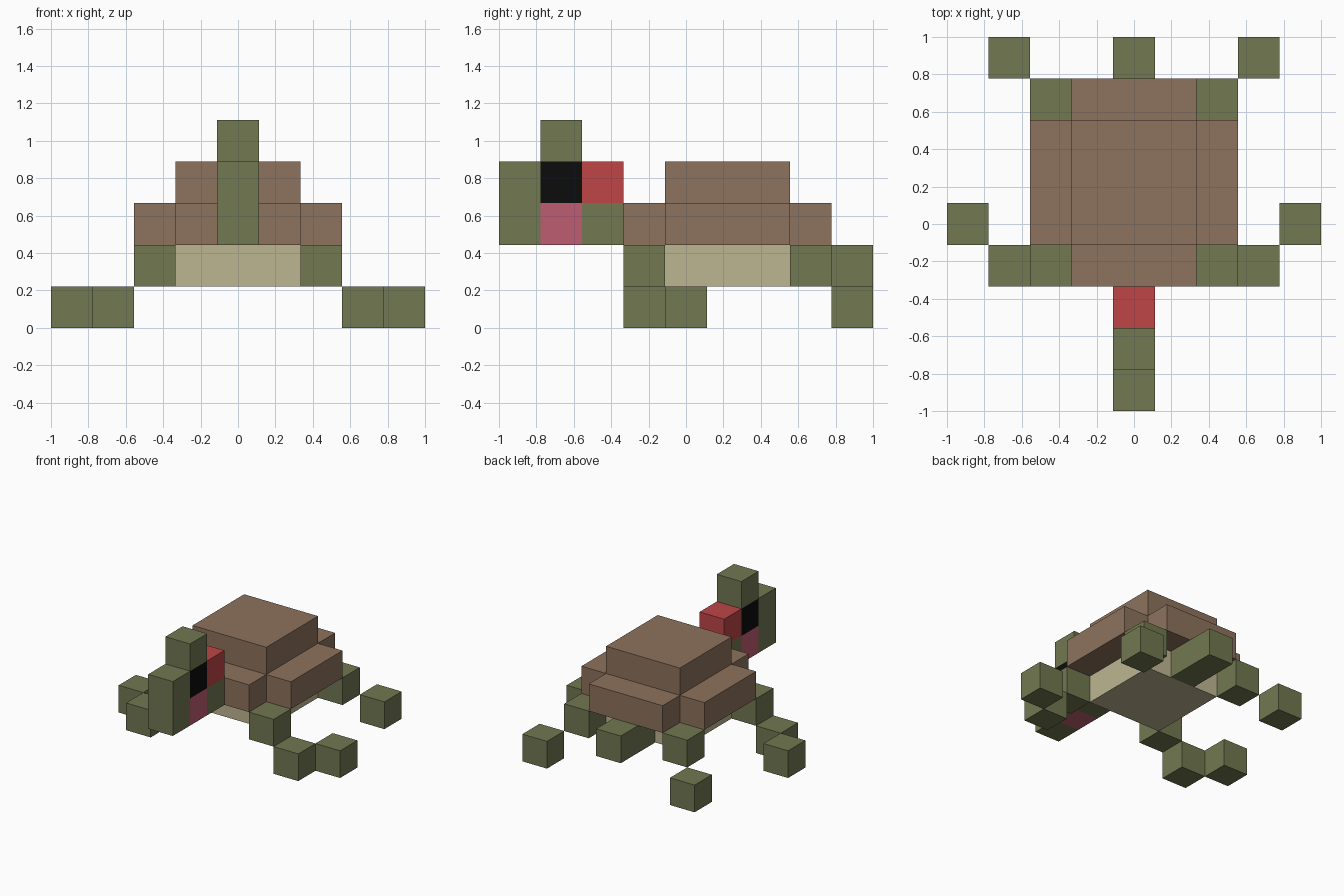
import bpy
import bmesh

cube = bpy.data.objects.get("Cube")
if cube:
    bpy.data.objects.remove(cube, do_unlink=True)

U = 2 / 9  # size of one block


def linear(c):
    c /= 255
    return c / 12.92 if c <= 0.04045 else ((c + 0.055) / 1.055) ** 2.4


def material(name, rgb):
    colour = [linear(c) for c in rgb] + [1.0]
    m = bpy.data.materials.new(name)
    m.use_nodes = True
    m.diffuse_color = colour
    bsdf = next(n for n in m.node_tree.nodes if n.type == 'BSDF_PRINCIPLED')
    bsdf.inputs["Base Color"].default_value = colour
    return m


GREEN = material("olive_skin", (113, 120, 81))
BROWN = material("brown_shell", (141, 114, 93))
CREAM = material("cream_belly", (190, 182, 146))
RED = material("red_ear_patch", (190, 69, 71))
PINK = material("pink_mouth", (190, 93, 113))
BLACK = material("black_eye", (12, 12, 12))


def prism(name, outline, z0, z1, mat):
    """Extrude an outline, given in blocks from the centre, between two levels."""
    bm = bmesh.new()
    base = bm.faces.new([bm.verts.new((x * U, y * U, z0 * U)) for x, y in outline])
    top = bmesh.ops.extrude_face_region(bm, geom=[base])
    verts = [v for v in top["geom"] if isinstance(v, bmesh.types.BMVert)]
    bmesh.ops.translate(bm, verts=verts, vec=(0, 0, (z1 - z0) * U))
    bmesh.ops.recalc_face_normals(bm, faces=bm.faces)
    mesh = bpy.data.meshes.new(name)
    bm.to_mesh(mesh)
    bm.free()
    mesh.materials.append(mat)
    obj = bpy.data.objects.new(name, mesh)
    bpy.context.collection.objects.link(obj)
    return obj


def box(name, x, y, z, mat):
    """Box from (low, high) block ranges on each axis."""
    (x0, x1), (y0, y1) = x, y
    return prism(name, [(x0, y0), (x1, y0), (x1, y1), (x0, y1)], *z, mat)


MID = (-0.5, 0.5)

# Shell: cross-shaped lower tier with a square tier on top
cross = [(-1.5, -1.5), (1.5, -1.5), (1.5, -0.5), (2.5, -0.5), (2.5, 2.5), (1.5, 2.5),
         (1.5, 3.5), (-1.5, 3.5), (-1.5, 2.5), (-2.5, 2.5), (-2.5, -0.5), (-1.5, -0.5)]
prism("shell_lower", cross, 2, 3, BROWN)
box("shell_upper", (-1.5, 1.5), (-0.5, 2.5), (3, 4), BROWN)

# Belly and tail
box("belly", (-1.5, 1.5), (-0.5, 2.5), (1, 2), CREAM)
box("tail", MID, (2.5, 4.5), (1, 2), GREEN)

# Head, from the neck forward to the snout
box("neck", MID, (-2.5, -1.5), (2, 3), GREEN)
box("ear_patch", MID, (-2.5, -1.5), (3, 4), RED)
box("mouth", MID, (-3.5, -2.5), (2, 3), PINK)
box("eyes", MID, (-3.5, -2.5), (3, 4), BLACK)
box("head_top", MID, (-3.5, -2.5), (4, 5), GREEN)
box("snout", MID, (-4.5, -3.5), (2, 4), GREEN)

# Legs: one block each, as (name, x, y, z) low corners on the left side
LEG_BLOCKS = [
    ("front_leg", 1.5, -1.5, 1),
    ("front_foot", 2.5, -1.5, 0),
    ("front_flipper_tip", 3.5, -0.5, 0),
    ("back_leg", 1.5, 2.5, 1),
    ("back_foot", 2.5, 3.5, 0),
]
for side, s in (("left", 1), ("right", -1)):
    for name, x, y, z in LEG_BLOCKS:
        xs = sorted((s * x, s * (x + 1)))
        box(f"{side}_{name}", xs, (y, y + 1), (z, z + 1), GREEN)
